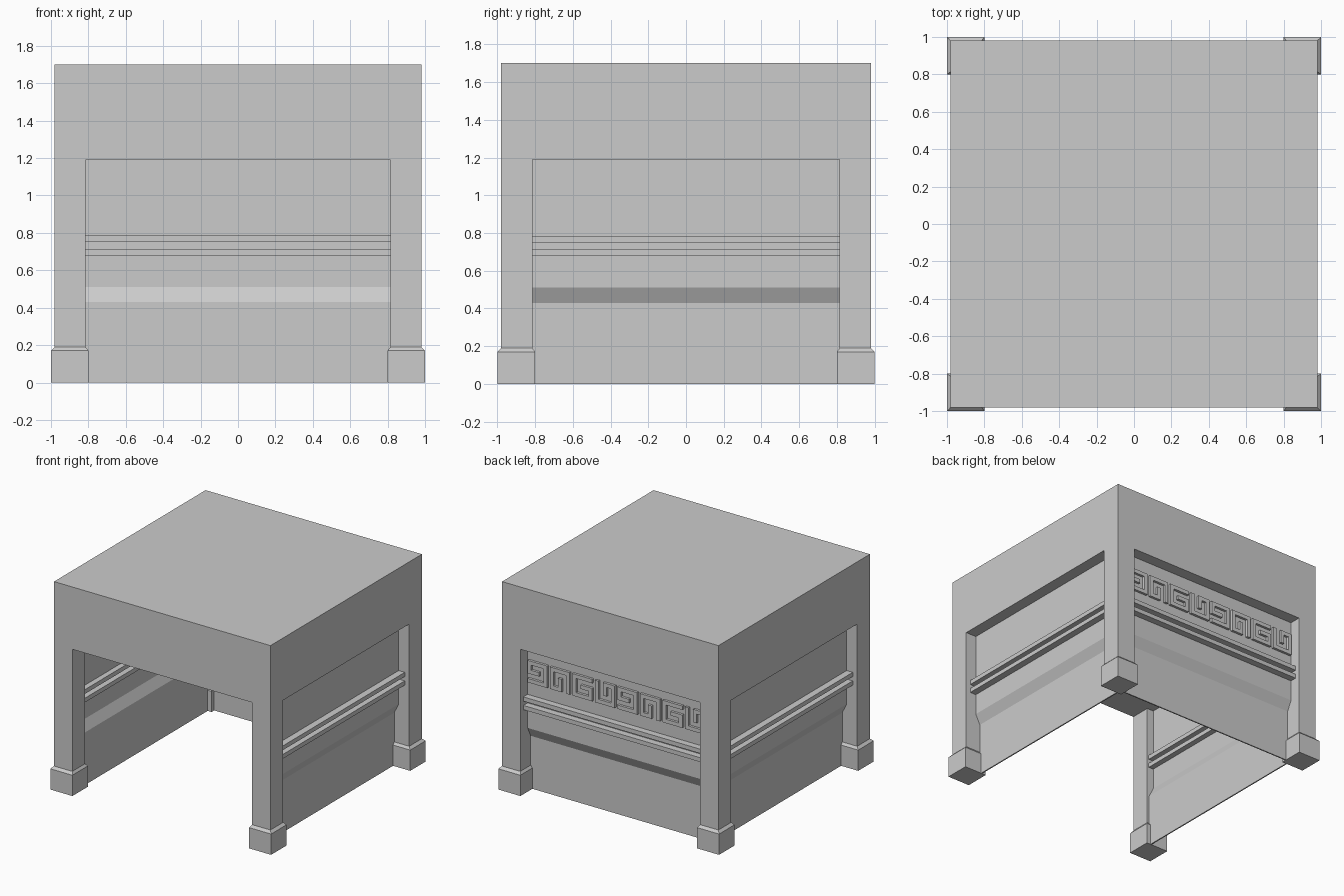
import bpy
import bmesh
from math import radians
from mathutils import Matrix, Vector

if "Cube" in bpy.data.objects:
    bpy.data.objects.remove(bpy.data.objects["Cube"])


def finish(name, bm):
    bmesh.ops.recalc_face_normals(bm, faces=bm.faces)
    me = bpy.data.meshes.new(name)
    bm.to_mesh(me)
    bm.free()
    ob = bpy.data.objects.new(name, me)
    bpy.context.collection.objects.link(ob)
    return ob


def add_box(bm, lo, hi):
    lo, hi = Vector(lo), Vector(hi)
    m = Matrix.Translation((lo + hi) / 2) @ Matrix.Diagonal((*(hi - lo), 1))
    bmesh.ops.create_cube(bm, size=1, matrix=m)


def box(name, lo, hi):
    bm = bmesh.new()
    add_box(bm, lo, hi)
    return finish(name, bm)


def extrude_profile(name, yz, x0, x1):
    bm = bmesh.new()
    face = bm.faces.new([bm.verts.new((x0, y, z)) for y, z in yz])
    geo = bmesh.ops.extrude_face_region(bm, geom=[face])['geom']
    verts = [g for g in geo if isinstance(g, bmesh.types.BMVert)]
    bmesh.ops.translate(bm, verts=verts, vec=(x1 - x0, 0, 0))
    if face.is_valid and len(bm.faces) == len(yz) + 1:
        bm.faces.new(face.verts[:])
    return finish(name, bm)


OUT, IN, FOOT, TOP, BEAM = 0.98, 0.815, 1.0, 1.70, 1.19

# Deep block across the top
box("top_block", (-OUT, -OUT, BEAM), (OUT, OUT, TOP))

# Corner legs with chamfered feet
for sx, nx in ((-1, "left"), (1, "right")):
    for sy, ny in ((-1, "front"), (1, "back")):
        box(f"{ny}_{nx}_leg", *zip(*[sorted((s * IN, s * OUT)) for s in (sx, sy)], (0.18, BEAM)))
        bm = bmesh.new()
        rings = []
        for lo, hi, z in ((0.8, FOOT, 0), (0.8, FOOT, 0.17), (IN, OUT, 0.19)):
            pts = ((lo, lo), (hi, lo), (hi, hi), (lo, hi))
            rings.append([bm.verts.new((sx * x, sy * y, z)) for x, y in pts])
        bm.faces.new(rings[0])
        bm.faces.new(rings[-1])
        for a, b in zip(rings, rings[1:]):
            for i in range(4):
                j = (i + 1) % 4
                bm.faces.new((a[i], a[j], b[j], b[i]))
        finish(f"{ny}_{nx}_foot", bm)

# Thin stepped walls on three sides, each with two rails; the front stays open
outer = [(0.845, 0), (0.845, 0.43), (0.885, 0.51), (0.885, BEAM)]
profile = outer + [(y - 0.01, z) for y, z in reversed(outer)]
for name, ang in (("back", 0), ("left", 90), ("right", -90)):
    rot = Matrix.Rotation(radians(ang), 4, 'Z')
    parts = [extrude_profile(f"{name}_wall", profile, -0.82, 0.82)]
    for label, z0, z1 in (("upper", 0.75, 0.785), ("lower", 0.68, 0.715)):
        parts.append(box(f"{name}_{label}_rail", (-0.82, 0.83, z0), (0.82, 0.94, z1)))
    for ob in parts:
        ob.data.transform(rot)

# Square spiral frieze on the back: one spiral, turned a quarter per step
SIZE, BAR, PITCH = 0.18, 0.032, 0.204
spiral = [(1, 1), (-1, 1), (-1, -1), (1, -1), (1, 0), (0, 0)]
bm = bmesh.new()
half = (SIZE - BAR) / 2
for i in range(8):
    pts = [Vector(p) for p in spiral]
    for _ in range((i + 2) % 4):
        pts = [Vector((-p.y, p.x)) for p in pts]
    cx = (3.5 - i) * PITCH
    for k, (a, b) in enumerate(zip(pts, pts[1:])):
        # later bars start past the shared corner so nothing overlaps
        d = (b - a).normalized() * BAR
        a, b = a * half, b * half
        if k:
            a = a + d
        xs = sorted((cx - a.x, cx - b.x))
        zs = sorted((0.985 + a.y, 0.985 + b.y))
        h = BAR / 2
        add_box(bm, (xs[0] - h, 0.88, zs[0] - h), (xs[1] + h, 0.905, zs[1] + h))
finish("back_spiral_frieze", bm)
